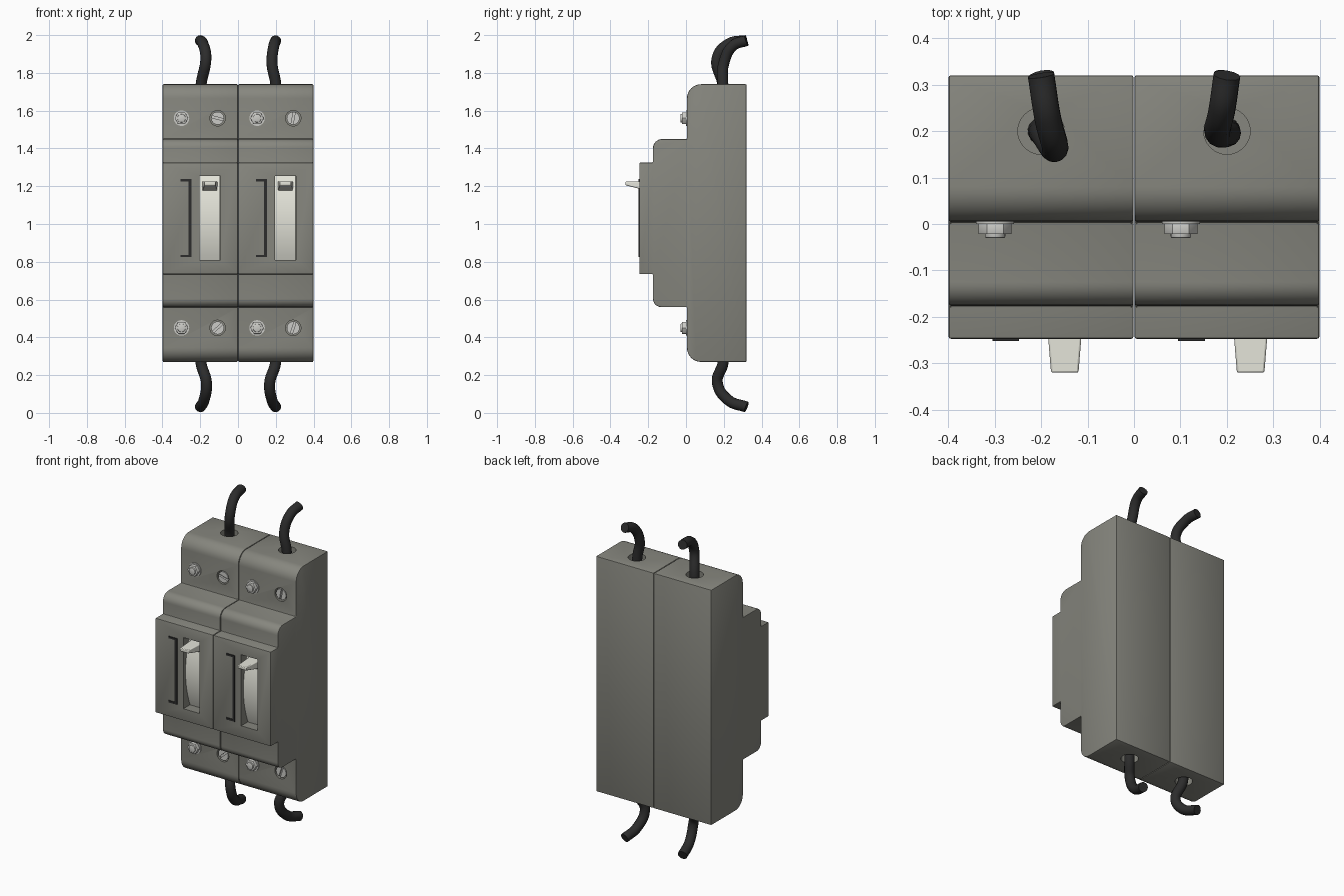
import bpy, bmesh
from math import sin, cos, pi, radians
from mathutils import Vector

if "Cube" in bpy.data.objects:
    bpy.data.objects.remove(bpy.data.objects["Cube"])


def material(name, rgb):
    m = bpy.data.materials.new(name)
    m.diffuse_color = (*rgb, 1)
    m.use_nodes = True
    m.node_tree.nodes["Principled BSDF"].inputs["Base Color"].default_value = m.diffuse_color
    return m


CASE = material("case_grey", (0.24, 0.24, 0.21))
IVORY = material("ivory", (0.78, 0.78, 0.70))
METAL = material("screw_metal", (0.6, 0.6, 0.57))
DARK = material("dark_rubber", (0.025, 0.025, 0.025))


def prism(name, pts, offset, mat=None, bevel=0):
    """Extrude a planar outline by an offset vector."""
    bm = bmesh.new()
    face = bm.faces.new([bm.verts.new(p) for p in pts])
    ext = bmesh.ops.extrude_face_region(bm, geom=[face], use_keep_orig=True)
    verts = [v for v in ext["geom"] if isinstance(v, bmesh.types.BMVert)]
    bmesh.ops.translate(bm, verts=verts, vec=offset)
    bmesh.ops.recalc_face_normals(bm, faces=bm.faces)
    if bevel:
        edges = [e for e in bm.edges if e.calc_face_angle(0) > radians(40)]
        bmesh.ops.bevel(bm, geom=edges, offset=bevel, segments=2, profile=0.5, affect='EDGES')
    me = bpy.data.meshes.new(name)
    bm.to_mesh(me)
    bm.free()
    ob = bpy.data.objects.new(name, me)
    bpy.context.collection.objects.link(ob)
    if mat:
        me.materials.append(mat)
    return ob


def box(name, x0, x1, y0, y1, z0, z1, mat=None, bevel=0):
    pts = [(x0, y0, z0), (x1, y0, z0), (x1, y0, z1), (x0, y0, z1)]
    return prism(name, pts, (0, y1 - y0, 0), mat, bevel)


def rod(name, x, z, y0, y1, r, n=32, mat=None, bevel=0):
    pts = [(x + r * cos(2 * pi * i / n), y0, z + r * sin(2 * pi * i / n)) for i in range(n)]
    return prism(name, pts, (0, y1 - y0, 0), mat, bevel)


def fillet(profile, steps=8):
    """Round the corners of a (y, z, radius) outline."""
    out = []
    for i, (y, z, r) in enumerate(profile):
        p = Vector((y, z))
        if not r:
            out.append(p)
            continue
        u = (Vector(profile[i - 1][:2]) - p).normalized() * r
        v = (Vector(profile[(i + 1) % len(profile)][:2]) - p).normalized() * r
        for k in range(steps + 1):
            t = k / steps * pi / 2
            out.append(p + u + v - v * cos(t) - u * sin(t))
    return out


# Stepped housing of one module, centred on x = 0
outline = fillet([(0.32, 0.27, 0), (0.32, 1.74, 0), (0.005, 1.74, 0.075), (0.005, 1.45, 0),
                  (-0.175, 1.45, 0.05), (-0.175, 1.325, 0), (-0.247, 1.325, 0), (-0.247, 0.735, 0),
                  (-0.175, 0.735, 0), (-0.175, 0.56, 0.045), (0.005, 0.56, 0), (0.005, 0.27, 0.075)])
housing = prism("housing_left", [(-0.199, p.x, p.y) for p in outline], (0.398, 0, 0), CASE, 0.005)

# Openings: lever slot, screw wells, cable entries
cutters = [box("slot_cut", -0.005, 0.107, -0.4, -0.14, 0.81, 1.255)]
for z in (0.45, 1.56):
    cutters.append(rod("well_cut", 0.092, z, -0.05, 0.06, 0.041))
for z in (0.22, 1.66):
    ring = [(0.05 * cos(2 * pi * i / 32), 0.2 + 0.05 * sin(2 * pi * i / 32), z) for i in range(32)]
    cutters.append(prism("entry_cut", ring, (0, 0, 0.13)))
bpy.context.view_layer.objects.active = housing
for c in cutters:
    c.hide_render = True
    mod = housing.modifiers.new("cut", 'BOOLEAN')
    mod.operation, mod.object, mod.solver = 'DIFFERENCE', c, 'EXACT'
    bpy.ops.object.modifier_apply(modifier=mod.name)
for c in cutters:
    bpy.data.objects.remove(c)
housing.location.x = -0.2
twin = housing.copy()
twin.name = "housing_right"
twin.location.x = 0.2
bpy.context.collection.objects.link(twin)


def slotted_screw(x, z, angle):
    """Round head split by a driver slot."""
    r, half = 0.034, 0.16
    rod("screw_base", x, z, 0.02, 0.062, r, mat=METAL)
    for turn in (0, pi):
        arc = [half + (pi - 2 * half) * i / 14 for i in range(15)]
        pts = [(x + r * cos(a + angle + turn), 0.008, z + r * sin(a + angle + turn)) for a in arc]
        prism("screw_head_half", pts, (0, 0.014, 0), METAL)


def terminal_nut(x, z):
    """Washer, hex nut and stud end."""
    rod("washer", x, z, 0.0, 0.01, 0.041, mat=METAL)
    rod("hex_nut", x, z, -0.022, 0.002, 0.036, 6, METAL, 0.002)
    rod("stud", x, z, -0.03, 0.0, 0.022, 24, METAL, 0.003)


slot_angles = {(-1, 1.56): -15, (-1, 0.45): 42, (1, 1.56): 80, (1, 0.45): 72}
for side in (-1, 1):
    cx = 0.2 * side
    # Curved rocker behind the slot
    arc = [(-0.228 + 0.045 * (t / 10) ** 2, 1.0325 + 0.0222 * t) for t in range(-10, 11)]
    side_pts = [(cx - 0.003, y, z) for y, z in arc]
    side_pts += [(cx - 0.003, -0.145, 1.2545), (cx - 0.003, -0.145, 0.8105)]
    prism("rocker", side_pts, (0.108, 0, 0), IVORY)

    # Tapered toggle lever
    lever = box("toggle_lever", cx + 0.01, cx + 0.092, -0.32, -0.18, 1.17, 1.225, IVORY)
    for v in lever.data.vertices:
        if v.co.y < -0.3:
            v.co.x = cx + 0.051 + (v.co.x - cx - 0.051) * 0.72
            if v.co.z < 1.2:
                v.co.z = 1.205
    bev = lever.modifiers.new("soft_edges", 'BEVEL')
    bev.width, bev.segments = 0.004, 2

    # Bracket mark on the face plate
    box("bracket_bar", cx - 0.062, cx - 0.047, -0.252, -0.24, 0.825, 1.238, DARK)
    for z in (0.825, 1.226):
        box("bracket_arm", cx - 0.105, cx - 0.055, -0.252, -0.24, z, z + 0.012, DARK)

    for z in (0.45, 1.56):
        terminal_nut(cx - 0.099, z)
        slotted_screw(cx + 0.092, z, radians(slot_angles[side, z]))


def cable(name, pts):
    cu = bpy.data.curves.new(name, 'CURVE')
    cu.dimensions, cu.bevel_depth, cu.bevel_resolution = '3D', 0.029, 5
    cu.use_fill_caps = True
    sp = cu.splines.new('BEZIER')
    sp.bezier_points.add(len(pts) - 1)
    for b, p in zip(sp.bezier_points, pts):
        b.co = p
        b.handle_left_type = b.handle_right_type = 'AUTO'
    cu.materials.append(DARK)
    ob = bpy.data.objects.new(name, cu)
    bpy.context.collection.objects.link(ob)
    bpy.ops.object.select_all(action='DESELECT')
    ob.select_set(True)
    bpy.context.view_layer.objects.active = ob
    bpy.ops.object.convert(target='MESH')


# Four cables bending towards the back
cable("cable_top_left", [(-0.2, 0.2, 1.66), (-0.195, 0.195, 1.74), (-0.17, 0.165, 1.88),
                         (-0.186, 0.23, 1.955), (-0.2, 0.32, 1.971)])
cable("cable_top_right", [(0.2, 0.2, 1.66), (0.2, 0.195, 1.74), (0.18, 0.2, 1.85),
                          (0.19, 0.25, 1.945), (0.2, 0.32, 1.971)])
cable("cable_bottom_left", [(-0.2, 0.2, 0.34), (-0.195, 0.195, 0.26), (-0.167, 0.166, 0.16),
                            (-0.18, 0.225, 0.067), (-0.2, 0.32, 0.031)])
cable("cable_bottom_right", [(0.2, 0.2, 0.34), (0.198, 0.195, 0.26), (0.168, 0.166, 0.16),
                             (0.18, 0.225, 0.067), (0.2, 0.32, 0.031)])

# Smooth rounded areas, keep hard edges
bpy.ops.object.select_all(action='SELECT')
bpy.ops.object.shade_smooth_by_angle(angle=radians(30))
